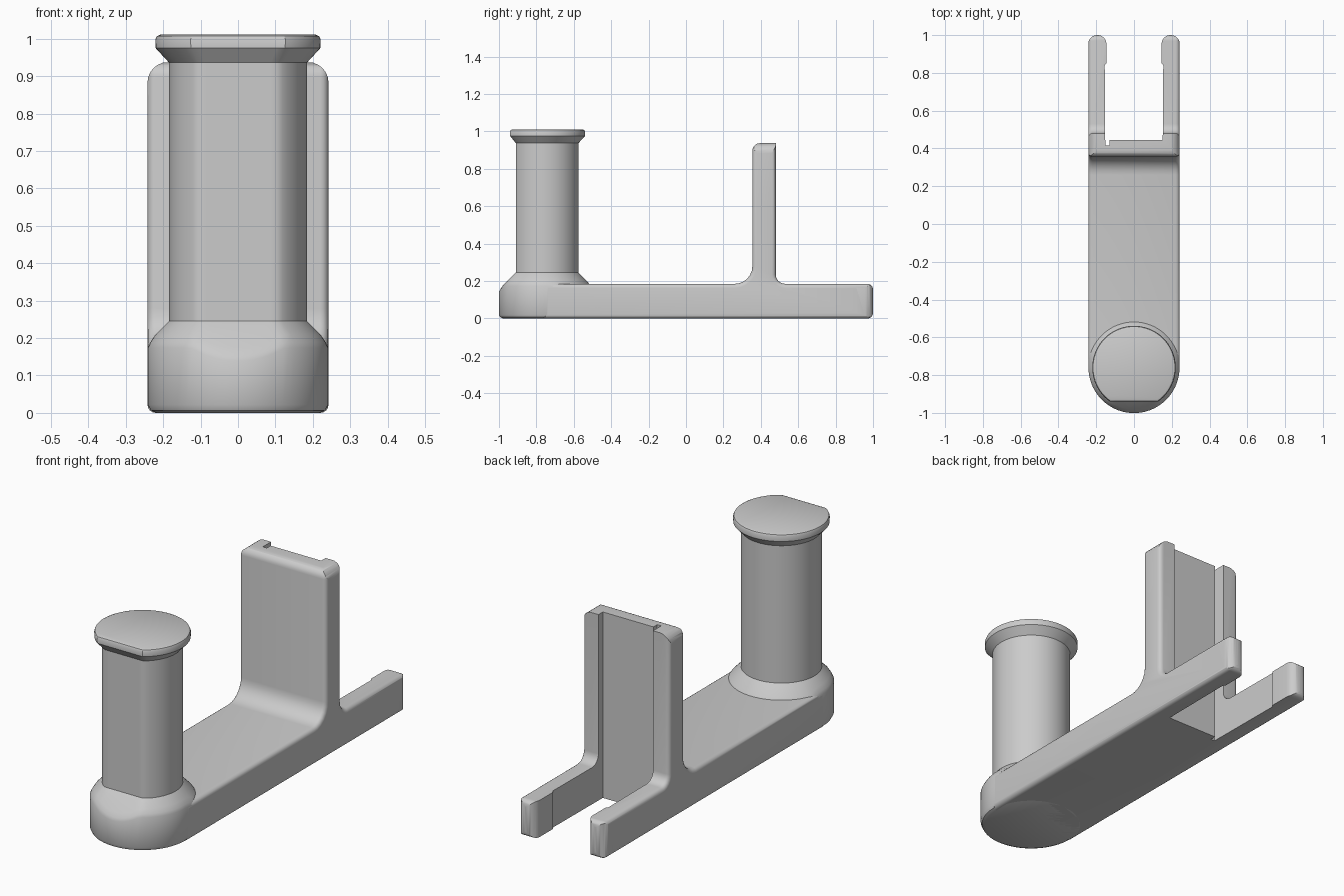
import bpy, bmesh, math
from mathutils import Vector

if "Cube" in bpy.data.objects:
    bpy.data.objects.remove(bpy.data.objects["Cube"], do_unlink=True)

grey = bpy.data.materials.new("plain grey")
grey.use_nodes = True
colour = (0.6, 0.6, 0.6, 1)
grey.diffuse_color = colour
grey.node_tree.nodes["Principled BSDF"].inputs["Base Color"].default_value = colour


def make_object(name, bm):
    bmesh.ops.recalc_face_normals(bm, faces=bm.faces)
    mesh = bpy.data.meshes.new(name)
    bm.to_mesh(mesh)
    bm.free()
    mesh.materials.append(grey)
    obj = bpy.data.objects.new(name, mesh)
    bpy.context.collection.objects.link(obj)
    return obj


def activate(obj):
    bpy.ops.object.select_all(action='DESELECT')
    obj.select_set(True)
    bpy.context.view_layer.objects.active = obj


def rounded(corners, steps=6):
    """Outline with each (a, b, radius) corner turned into an arc."""
    out = []
    for i, (a, b, r) in enumerate(corners):
        p = Vector((a, b))
        if r == 0:
            out.append(p)
            continue
        u = (Vector(corners[i - 1][:2]) - p).normalized()
        v = (Vector(corners[(i + 1) % len(corners)][:2]) - p).normalized()
        centre = p + (u + v) * r
        for k in range(steps + 1):
            t = k / steps * math.pi / 2
            out.append(centre - v * r * math.cos(t) - u * r * math.sin(t))
    return out


def prism(name, outline, place, start, end, bevel=0):
    """Extrude an outline; place(a, b, depth) gives the 3D position."""
    bm = bmesh.new()
    rings = [[bm.verts.new(place(p.x, p.y, d)) for p in outline] for d in (start, end)]
    caps = [bm.faces.new(r) for r in rings]
    n = len(outline)
    for i in range(n):
        j = (i + 1) % n
        bm.faces.new((rings[0][i], rings[0][j], rings[1][j], rings[1][i]))
    bmesh.ops.recalc_face_normals(bm, faces=bm.faces)
    if bevel:
        edges = list({e for f in caps for e in f.edges})
        bmesh.ops.bevel(bm, geom=edges, offset=bevel, segments=4, profile=0.5, affect='EDGES')
    return make_object(name, bm)


# Base slab and upright wall from one side profile
side = [(-.76, 0, 0), (1, 0, .03), (1, .185, .03), (.48, .185, .05), (.48, .937, 0),
        (.355, .937, .04), (.355, .185, .095), (-.76, .185, 0)]
body = prism("base_and_wall", rounded(side), lambda a, b, d: (d, a, b), -.242, .242, .022)

# Plan outline with the fork prongs, channel and narrow groove
plan = [(-.25, -.9, 0), (.25, -.9, 0), (.25, .9, 0), (.242, .9, 0), (.242, 1, .046),
        (.146, 1, .046), (.146, .85, 0), (.155, .84, 0), (.152, .445, 0), (-.13, .445, 0),
        (-.13, .415, 0), (-.152, .415, 0), (-.155, .84, 0), (-.146, .85, 0),
        (-.146, 1, .046), (-.242, 1, .046), (-.242, .9, 0), (-.25, .9, 0)]
plan_cut = prism("plan_cutter", rounded(plan), lambda a, b, d: (a, b, d), -.1, 1.1)

# Front outline that rounds the wall's top corners
front = [(-.242, -.05, 0), (.242, -.05, 0), (.242, .938, .055), (-.242, .938, .055)]
front_cut = prism("front_cutter", rounded(front), lambda a, b, d: (a, d, b), -1.1, 1.1)

for cutter in (plan_cut, front_cut):
    cutter.hide_render = True
    mod = body.modifiers.new("trim", 'BOOLEAN')
    mod.operation = 'INTERSECT'
    mod.solver = 'EXACT'
    mod.object = cutter
    activate(body)
    bpy.ops.object.modifier_apply(modifier=mod.name)
    bpy.data.objects.remove(cutter, do_unlink=True)

# Round foot, flattened post and cap lofted as one piece
POST_Y = -.76
angles = [math.radians(a) for a in range(0, 360, 5)]


def d_ring(radius, flat, z):
    """Circle with its front side cut flat."""
    pts = []
    for t in angles:
        facing = -math.sin(t)
        r = min(radius, flat / facing) if facing > .01 else radius
        pts.append((r * math.cos(t), r * math.sin(t), z))
    return pts


def foot_ring(inset, lift, z=None):
    """Foot outline; without z it follows the sloped shoulder."""
    pts = []
    for t in angles:
        c, s = math.cos(t), math.sin(t)
        r = .241 if s <= 0 else min(.255, .241 / max(abs(c), .001))
        edge = r - inset
        x, y = edge * c, edge * s
        slope = .245 - max(edge - .185, -y - .15)
        pts.append((x, y, slope + lift if z is None else z))
    return pts


rings = [foot_ring(.022, 0, 0), foot_ring(.007, 0, .007), foot_ring(0, 0, .022),
         foot_ring(0, -.015), foot_ring(.007, -.007), foot_ring(.02, 0),
         d_ring(.185, .15, .245), d_ring(.185, .15, .937), d_ring(.22, .18, .975),
         d_ring(.221, .181, .998), d_ring(.217, .177, 1.007), d_ring(.208, .168, 1.011)]
bm = bmesh.new()
loops = [[bm.verts.new((x, y + POST_Y, z)) for x, y, z in ring] for ring in rings]
for low, high in zip(loops, loops[1:]):
    for i in range(len(angles)):
        j = (i + 1) % len(angles)
        bm.faces.new((low[i], low[j], high[j], high[i]))
bm.faces.new(loops[0])
bm.faces.new(loops[-1])
post = make_object("foot_post_and_cap", bm)

for obj in (body, post):
    activate(obj)
    bpy.ops.object.shade_smooth_by_angle(angle=math.radians(32))
